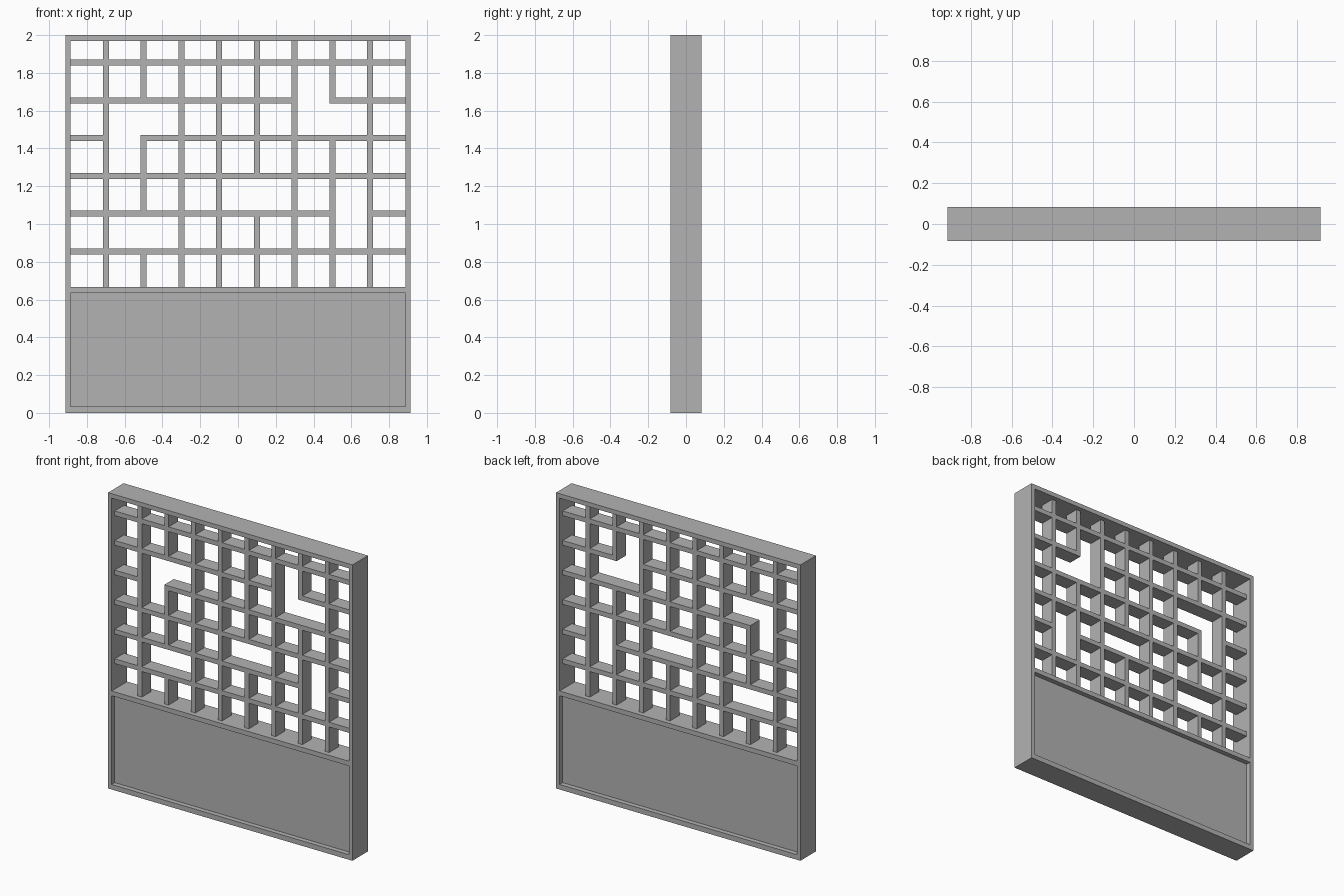
import bpy

cube = bpy.data.objects.get("Cube")
if cube:
    bpy.data.objects.remove(cube, do_unlink=True)

grey = bpy.data.materials.new("plain_grey")
grey.use_nodes = True
colour = (0.45, 0.45, 0.45, 1)
grey.diffuse_color = colour
grey.node_tree.nodes["Principled BSDF"].inputs["Base Color"].default_value = colour

HALF_W, HEIGHT = 0.914, 2.0      # outer size of the frame
FRAME_Y, INNER_Y = 0.083, 0.05   # half depths of frame and of the recessed parts
BOARD = 0.03                     # frame board thickness
INNER = HALF_W - BOARD + 0.003   # half width of the opening
BAR = 0.016                      # half thickness of lattice bars
STEP = 0.2


def box(name, x0, x1, z0, z1, half_y):
    bpy.ops.mesh.primitive_cube_add(size=1, location=((x0 + x1) / 2, 0, (z0 + z1) / 2))
    obj = bpy.context.object
    obj.name = name
    obj.scale = (x1 - x0, 2 * half_y, z1 - z0)
    bpy.ops.object.transform_apply(location=False, rotation=False, scale=True)
    obj.data.materials.append(grey)


# Frame: two stiles and three rails
box("right_stile", -HALF_W, -INNER, 0, HEIGHT, FRAME_Y)
box("left_stile", INNER, HALF_W, 0, HEIGHT, FRAME_Y)
MID_TOP, MID_BOTTOM, TOP = 0.666, 0.634, HEIGHT - BOARD
box("top_rail", -INNER, INNER, TOP, HEIGHT, FRAME_Y)
box("middle_rail", -INNER, INNER, MID_BOTTOM, MID_TOP, FRAME_Y)
box("bottom_rail", -INNER, INNER, 0, 0.034, FRAME_Y)

# Solid lower panel, recessed on both faces
box("lower_panel", -INNER, INNER, 0.034, MID_BOTTOM, INNER_Y)

# Lattice lines
posts = [-0.7 + STEP * j for j in range(8)]
rows = [1.855 - STEP * i for i in range(6)]
FULL = [(None, None)]

# Uprights: runs from one row to another, None meaning the frame
runs = {
    1: [(None, 1), (2, 4), (5, None)],
    4: [(None, 3), (4, None)],
    6: [(None, 1), (2, None)],
}
for j, x in enumerate(posts):
    for a, b in runs.get(j, FULL):
        z1 = TOP if a is None else rows[a] + BAR
        z0 = MID_TOP if b is None else rows[b] - BAR
        box(f"upright_{j + 1}", x - BAR, x + BAR, z0, z1, INNER_Y)

# Crossbars: one piece per bay, leaving out the open bays
open_bays = {(1, 6), (2, 1), (4, 7)}
starts = [-INNER] + [x + BAR for x in posts]
ends = [x - BAR for x in posts] + [INNER]
for i, z in enumerate(rows):
    for bay, (x0, x1) in enumerate(zip(starts, ends)):
        if (i, bay) not in open_bays:
            box(f"crossbar_{i + 1}_{bay + 1}", x0, x1, z - BAR, z + BAR, INNER_Y)
